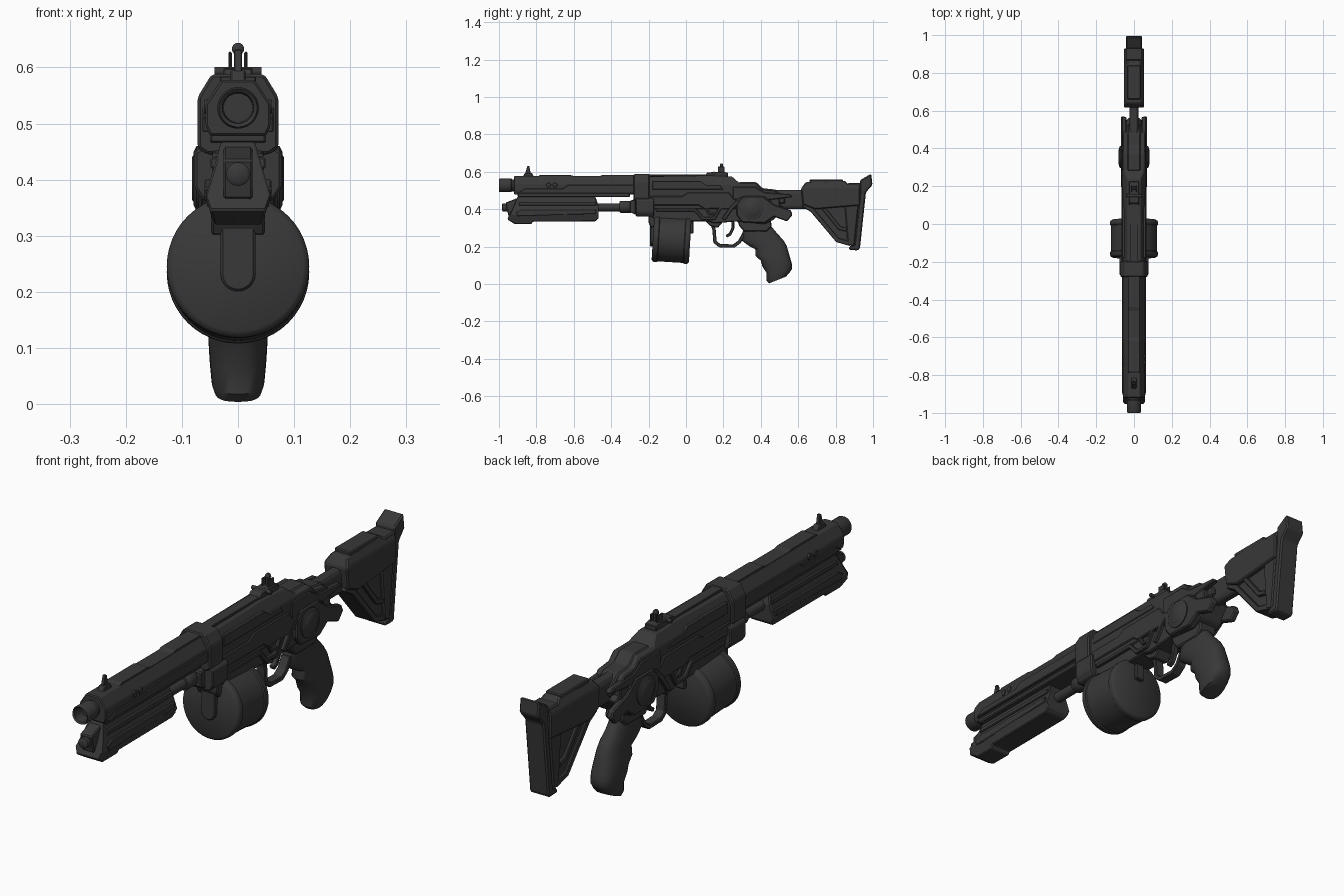
import bpy, bmesh, math
from mathutils import Vector, Matrix

gun = bpy.data.materials.new("dark_gunmetal")
gun.diffuse_color = (0.04, 0.04, 0.04, 1)


def finish(name, bm, bevel=0.0, smooth=False, segs=1):
    bmesh.ops.recalc_face_normals(bm, faces=bm.faces)
    me = bpy.data.meshes.new(name)
    bm.to_mesh(me)
    bm.free()
    me.materials.append(gun)
    ob = bpy.data.objects.new(name, me)
    bpy.context.collection.objects.link(ob)
    if bevel:
        m = ob.modifiers.new("bevel", 'BEVEL')
        m.width, m.segments, m.limit_method = bevel, segs, 'ANGLE'
        m.angle_limit = math.radians(25)
    if smooth:
        bpy.context.view_layer.objects.active = ob
        ob.select_set(True)
        bpy.ops.object.shade_smooth_by_angle(angle=math.radians(40))
        ob.select_set(False)
    return ob


def extrude(bm, pts, vec):
    f = bm.faces.new([bm.verts.new(p) for p in pts])
    r = bmesh.ops.extrude_face_region(bm, geom=[f])
    vs = [g for g in r["geom"] if isinstance(g, bmesh.types.BMVert)]
    bmesh.ops.translate(bm, verts=vs, vec=vec)


# outline in (y, z), spanning x0..x1; chops are (x, z) lines trimmed on both sides
def side(name, pts, x0, x1, bevel=0.004, chops=(), both=False):
    bm = bmesh.new()
    spans = [(x0, x1), (-x1, -x0)] if both else [(x0, x1)]
    for a, b in spans:
        extrude(bm, [(a, y, z) for y, z in pts], (b - a, 0, 0))
    for (xa, za), (xb, zb) in chops:
        n = Vector((zb - za, 0, xa - xb))
        if n.x < 0:
            n = -n
        for s in (1, -1):
            bmesh.ops.bisect_plane(bm, geom=bm.verts[:] + bm.edges[:] + bm.faces[:],
                                   plane_co=(s * xa, 0, za), plane_no=(s * n.x, 0, n.z),
                                   clear_outer=True)
            bmesh.ops.holes_fill(bm, edges=[e for e in bm.edges if e.is_boundary])
    return finish(name, bm, bevel)


# half cross-section in (x, z), mirrored and run from y0 to y1
def along(name, half, y0, y1, bevel=0.004):
    bm = bmesh.new()
    pts = half + [(-x, z) for x, z in reversed(half)]
    extrude(bm, [(x, y0, z) for x, z in pts], (0, y1 - y0, 0))
    return finish(name, bm, bevel)


def box(name, x0, x1, y0, y1, z0, z1, bevel=0.004, both=False):
    return side(name, [(y0, z0), (y1, z0), (y1, z1), (y0, z1)], x0, x1, bevel, both=both)


# constant-thickness ribbon following a (y, z) path
def strip(name, path, t, x0, x1, both=False, bevel=0.003):
    P = [Vector(p) for p in path]
    left, right = [], []
    for i, p in enumerate(P):
        d0 = (p - P[max(i - 1, 0)]).normalized()
        d1 = (P[min(i + 1, len(P) - 1)] - p).normalized()
        d = (d0 + d1).normalized()
        n = Vector((-d.y, d.x)) * t / 2 / max(0.6, max(d.dot(d0), d.dot(d1)))
        left.append(p + n)
        right.append(p - n)
    return side(name, [tuple(v) for v in left + right[::-1]], x0, x1, bevel, both=both)


# lathe: (radius, offset) stations around an axis
def lathe(name, prof, loc, axis='Y', n=32, tilt=0.0):
    bm = bmesh.new()
    rings = [[bm.verts.new((r * math.cos(2 * math.pi * k / n), o, r * math.sin(2 * math.pi * k / n)))
              for k in range(n)] for r, o in prof]
    for a, b in zip(rings, rings[1:]):
        for k in range(n):
            bm.faces.new((a[k], a[(k + 1) % n], b[(k + 1) % n], b[k]))
    bm.faces.new(rings[0])
    bm.faces.new(rings[-1])
    rot = Matrix.Rotation(math.radians(90), 4, 'Z') if axis == 'X' else Matrix.Rotation(tilt, 4, 'X')
    bm.transform(Matrix.Translation(loc) @ rot)
    return finish(name, bm, smooth=True)


# barrel with hollow muzzle, and lower tube
lathe("barrel", [(.026, -.95), (.028, -.995), (.034, -1.0), (.037, -.994), (.037, -.935),
                 (.032, -.93), (.032, -.2)], (0, 0, .528))
lathe("magazine_tube", [(.015, -.985), (.021, -.98), (.021, -.2)], (0, 0, .41))
lathe("tube_ring", [(.028, -.355), (.032, -.35), (.032, -.295), (.028, -.29)], (0, 0, .413))

# barrel shroud
along("barrel_shroud", [(.03, .578), (.058, .535), (.058, .495), (.05, .478)], -.92, -.27)
side("shroud_top_panel", [(-.80, .57), (-.78, .583), (-.62, .583), (-.60, .578), (-.46, .578),
                          (-.44, .584), (-.27, .584), (-.27, .55), (-.80, .55)], -.032, .032, .002)
side("shroud_side_panel", [(-.90, .485), (-.86, .51), (-.66, .51), (-.63, .53), (-.27, .53), (-.27, .485)],
     .05, .064, .003, both=True)
box("shroud_underside", -.05, .05, -.9, -.3, .465, .485)
for i, y in enumerate((-.735, -.70)):
    lathe("shroud_vent_%d" % i, [(.011, -.061), (.013, -.058), (.013, .058), (.011, .061)],
          (0, y, .53), 'X', 12)

# sliding fore-end
side("fore_end", [(-.90, .468), (-.955, .345), (-.915, .32), (-.825, .32), (-.82, .333), (-.485, .335),
                  (-.468, .35), (-.468, .42), (-.485, .468)], -.058, .058, .004,
     [((.03, .468), (.058, .37)), ((.058, .37), (.043, .32))])
side("fore_end_rib", [(-.91, .385), (-.88, .40), (-.48, .40), (-.48, .375), (-.90, .362)], .04, .06, .003, both=True)
side("fore_end_upper_rib", [(-.89, .44), (-.48, .44), (-.48, .42), (-.895, .42)], .03, .049, .003, both=True)
side("fore_end_nose", [(-.965, .435), (-.90, .46), (-.88, .38), (-.95, .365)], -.026, .026)

# collar joining the shroud and the receiver
along("collar", [(.047, .588), (.072, .547), (.072, .457), (.055, .445)], -.28, -.195, .005)
along("lower_collar", [(.06, .46), (.078, .45), (.078, .385), (.062, .362)], -.27, -.17, .005)
side("collar_clamp", [(-.30, .445), (-.27, .455), (-.27, .37), (-.30, .385)], -.045, .045)

# receiver
top_chop = ((.034, .58), (.058, .535))
side("upper_receiver", [(-.2, .575), (.12, .58), (.245, .575), (.285, .54), (.375, .54), (.405, .508),
                        (.475, .50), (.50, .47), (.50, .40), (-.2, .40)], -.06, .06, .004, [top_chop])
box("top_rail", -.022, .022, -.2, .12, .575, .586, .002)
side("lower_receiver", [(-.2, .45), (.48, .45), (.52, .41), (.47, .345), (.42, .32), (.28, .335),
                        (.15, .325), (.12, .335), (-.15, .335), (-.2, .37)], -.054, .054, .004)
side("receiver_side_plate", [(-.19, .47), (-.02, .47), (.01, .49), (.23, .49), (.26, .45), (.30, .47),
                             (.42, .47), (.46, .44), (.30, .41), (.10, .40), (.07, .42), (-.19, .42)],
     .05, .066, .004, both=True)
side("upper_side_panel", [(-.18, .55), (.08, .55), (.11, .53), (.18, .53), (.20, .505), (-.18, .505)],
     .045, .063, .003, both=True)
strip("receiver_ridge", [(-.16, .395), (.05, .395), (.09, .35), (.15, .35), (.185, .41), (.24, .41)],
      .016, .05, .066, both=True)
strip("receiver_brace", [(.10, .42), (.125, .375), (.16, .375)], .014, .05, .064, both=True)
strip("receiver_brace_rear", [(.20, .345), (.245, .41), (.28, .445)], .02, .05, .068, both=True)

# pivot housing and rear fins
side("pivot_housing", [(.27, .43), (.305, .47), (.41, .47), (.47, .425), (.56, .395), (.57, .37), (.54, .335),
                       (.47, .36), (.42, .325), (.30, .33), (.27, .37)], .045, .07, .005, both=True)
lathe("pivot_disc", [(.048, -.079), (.058, -.074), (.058, .074), (.048, .079)], (0, .355, .402), 'X', 32)
lathe("pivot_cap", [(.038, -.082), (.042, -.079), (.042, .079), (.038, .082)], (0, .355, .402), 'X', 32)
side("rear_cap", [(.28, .545), (.375, .545), (.41, .512), (.48, .505), (.53, .46), (.53, .43), (.28, .43)],
     -.036, .036, .006)
side("rear_shoulder", [(.25, .52), (.37, .52), (.42, .49), (.56, .48), (.57, .465), (.45, .45), (.25, .45)],
     .04, .064, .004, both=True)

# rear sight
side("rear_sight_base", [(.10, .58), (.115, .597), (.20, .60), (.225, .595), (.225, .575), (.10, .575)], -.026, .026, .003)
box("rear_sight_ears", .011, .017, .17, .205, .59, .628, .002, both=True)
box("rear_sight_post", -.006, .006, .18, .2, .59, .63, .002)
lathe("rear_sight_bead", [(.006, -.009), (.011, -.005), (.011, .005), (.006, .009)], (0, .19, .633), 'Y', 16)
lathe("rear_sight_knob", [(.008, -.042), (.008, .042)], (0, .15, .593), 'X', 12)

# front sight
side("front_sight_base", [(-.875, .57), (-.86, .595), (-.825, .595), (-.81, .57)], -.014, .014, .003)
side("front_sight_post", [(-.86, .59), (-.848, .632), (-.838, .632), (-.83, .59)], -.007, .007, .002)

# drum magazine
tilt = math.radians(-3.5)
lathe("drum_magazine", [(.116, -.10), (.124, -.094), (.127, -.088), (.127, -.072), (.123, -.068), (.123, .068),
                        (.127, .072), (.127, .088), (.124, .094), (.116, .10)], (0, -.077, .24), 'Y', 48, tilt)
box("magazine_neck", -.04, .04, -.17, .02, .26, .36)
bm = bmesh.new()
arc = [(.031 * math.cos(a), -.192, .232 + .031 * math.sin(a))
       for a in [math.pi + math.pi * k / 12 for k in range(13)]]
extrude(bm, arc + [(.031, -.192, .37), (-.031, -.192, .37)], (0, .035, 0))
finish("magazine_front_latch", bm, .004)
side("magazine_front_guard", [(-.20, .37), (-.20, .325), (-.185, .30), (-.16, .32), (-.16, .37)], -.048, .048)
box("magazine_rear_latch", -.02, .02, .015, .04, .27, .345)

# trigger group
strip("trigger_guard", [(.135, .335), (.15, .29), (.155, .225), (.18, .205), (.255, .203), (.285, .225),
                        (.31, .27)], .018, -.02, .02)
side("guard_front_block", [(.10, .34), (.13, .31), (.17, .30), (.20, .335)], -.035, .035)
strip("trigger", [(.25, .335), (.25, .295), (.235, .265), (.215, .255)], .016, -.011, .011)
side("grip_mount", [(.27, .35), (.45, .35), (.46, .31), (.43, .28), (.31, .28), (.285, .31)], -.04, .04, .006)

# pistol grip: rounded sections given as front (y, z), back (y, z), half width
bm = bmesh.new()
secs = [(.31, .315, .455, .31, .034), (.295, .235, .488, .27, .039), (.335, .205, .52, .235, .043),
        (.372, .185, .538, .205, .044), (.372, .15, .55, .165, .05), (.40, .125, .561, .125, .053),
        (.408, .095, .567, .105, .052), (.43, .06, .567, .08, .05), (.43, .018, .553, .06, .047),
        (.445, .004, .535, .04, .041)]
n = 24
rings = []
for yf, zf, yb, zb, w in secs:
    c, h = Vector((0, (yf + yb) / 2, (zf + zb) / 2)), Vector((0, (yb - yf) / 2, (zb - zf) / 2))
    ring = []
    for k in range(n):
        a = 2 * math.pi * k / n
        ca, sa = math.cos(a), math.sin(a)
        e = lambda v: math.copysign(abs(v) ** .8, v)
        ring.append(bm.verts.new(c + h * e(ca) + Vector((w * e(sa), 0, 0))))
    rings.append(ring)
for a, b in zip(rings, rings[1:]):
    for k in range(n):
        bm.faces.new((a[k], a[(k + 1) % n], b[(k + 1) % n], b[k]))
bm.faces.new(rings[0])
bm.faces.new(rings[-1])
finish("pistol_grip", bm, smooth=True)

# stock tube, body and butt pad
along("stock_tube", [(.014, .503), (.024, .485), (.024, .415), (.014, .40)], .45, .70)
side("stock_upper", [(.615, .51), (.64, .545), (.85, .552), (.865, .535), (.93, .535), (.93, .42), (.69, .40),
                     (.625, .425)], -.052, .052, .006, [((.032, .552), (.052, .515))])
box("stock_cheek_plate", -.036, .036, .66, .84, .54, .558)
side("stock_web", [(.63, .43), (.67, .395), (.815, .225), (.88, .21), (.90, .45)], -.034, .034, .005)
strip("stock_lower_rib", [(.625, .425), (.675, .395), (.81, .235), (.88, .215)], .024, -.043, .043)
strip("stock_side_rib", [(.65, .47), (.74, .40), (.82, .30), (.86, .29)], .02, .03, .045, both=True)
side("stock_rear_frame", [(.865, .54), (.935, .54), (.90, .20), (.865, .21), (.85, .40)], -.044, .044, .005)
side("butt_pad", [(.93, .555), (.99, .59), (.997, .53), (.962, .49), (.93, .19), (.92, .18), (.872, .182),
                  (.872, .20), (.90, .21), (.93, .49)], -.043, .043, .006)
